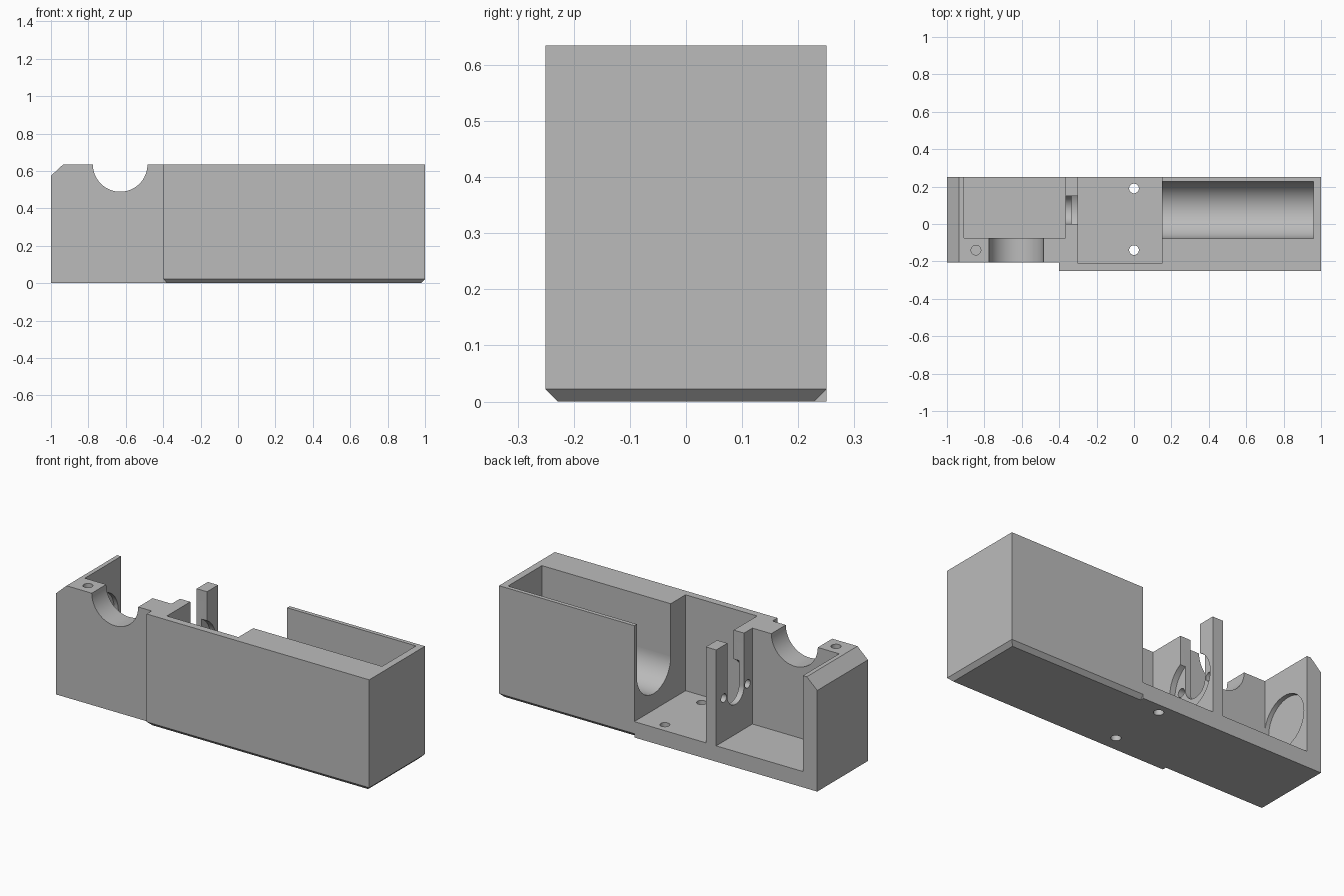
import bpy, bmesh, math
from mathutils import Matrix, Vector

cube = bpy.data.objects.get("Cube")
if cube:
    bpy.data.objects.remove(cube, do_unlink=True)

# Key dimensions
FLOOR, TOP = 0.09, 0.635
AXIS_Y, AXIS_Z = 0.075, 0.335      # shared axis of motor, shaft and cell
OVER = 0.8                         # cutters overshoot the open sides to here


def make_object(name, bm):
    bmesh.ops.recalc_face_normals(bm, faces=bm.faces)
    mesh = bpy.data.meshes.new(name)
    bm.to_mesh(mesh)
    bm.free()
    obj = bpy.data.objects.new(name, mesh)
    bpy.context.collection.objects.link(obj)
    return obj


def box(name, x, y, z, chamfer=0.0):
    """Box from three ranges, with optional chamfer around its bottom."""
    bm = bmesh.new()
    bmesh.ops.create_cube(bm, size=1)
    for v in bm.verts:
        v.co = Vector([r[0] if c < 0 else r[1] for r, c in zip((x, y, z), v.co)])
    if chamfer:
        edges = [e for e in bm.edges if all(v.co.z < z[0] + 0.001 for v in e.verts)]
        bmesh.ops.bevel(bm, geom=edges, offset=chamfer, segments=1, affect='EDGES')
    return make_object(name, bm)


def cylinder(name, axis, start, end, radius, sides=64):
    """Cylinder along X, Y or Z from a start point to a coordinate on that axis."""
    i = "XYZ".index(axis)
    length = end - start[i]
    centre = Vector(start)
    centre[i] += length / 2
    turn = {"X": Matrix.Rotation(math.pi / 2, 4, 'Y'),
            "Y": Matrix.Rotation(math.pi / 2, 4, 'X'),
            "Z": Matrix.Identity(4)}[axis]
    bm = bmesh.new()
    bmesh.ops.create_cone(bm, cap_ends=True, segments=sides, radius1=radius,
                          radius2=radius, depth=abs(length),
                          matrix=Matrix.Translation(centre) @ turn)
    return make_object(name, bm)


def combine(target, other, operation='DIFFERENCE'):
    mod = target.modifiers.new(other.name, 'BOOLEAN')
    mod.operation, mod.solver, mod.object = operation, 'EXACT', other
    bpy.context.view_layer.objects.active = target
    bpy.ops.object.modifier_apply(modifier=mod.name)
    bpy.data.objects.remove(other, do_unlink=True)


# Body: chamfered cell case joined to the narrower motor case
housing = box("housing", (-0.4, 1), (-0.25, 0.25), (0, TOP), chamfer=0.022)
combine(housing, box("motor_case", (-1, 0.15), (-0.205, 0.25), (0, TOP)), 'UNION')

# Open pockets for the motor and the middle compartment
combine(housing, box("motor_pocket", (-0.91, -0.365), (-0.075, OVER), (FLOOR, OVER)))
combine(housing, box("middle_pocket", (-0.3, 0.15), (-0.21, OVER), (FLOOR, OVER)))


# Round-bottomed channels along the shared axis
def channel(name, x0, x1, radius):
    combine(housing, cylinder(name + "_round", "X", (x0, AXIS_Y, AXIS_Z), x1, radius))
    combine(housing, box(name + "_open", (x0, x1),
                         (AXIS_Y - radius, AXIS_Y + radius), (AXIS_Z, OVER)))


channel("cell", 0.1, 0.96, 0.152)
channel("shaft", -0.42, -0.25, 0.075)

# Round seats in the bulkhead and in the end wall
combine(housing, cylinder("bulkhead_seat", "X", (-0.333, AXIS_Y, AXIS_Z), -0.2, 0.155))
combine(housing, cylinder("end_seat", "X", (-0.935, AXIS_Y, AXIS_Z), -0.8, 0.15))

# Motor screw holes through the bulkhead
for side in (-1, 1):
    combine(housing, cylinder("motor_screw", "X",
                              (-0.42, AXIS_Y + side * 0.107, AXIS_Z), -0.25, 0.024, 32))

# Floor holes and the blind lid screw hole
for y in (-0.14, 0.19):
    combine(housing, cylinder("floor_hole", "Z", (0, y, -0.1), 0.2, 0.026, 32))
combine(housing, cylinder("lid_screw", "Z", (-0.845, -0.14, 0.4), OVER, 0.026, 32))

# Half-round opening in the front wall
combine(housing, cylinder("front_notch", "Y", (-0.63, -0.4, TOP), 0.1, 0.146))

# Sloped corner along the top of the end wall
bm = bmesh.new()
corner = [bm.verts.new((x, -0.5, z)) for x, z in
          ((-1.1, 0.482), (-0.835, 0.727), (-1.1, 0.727))]
prism = bmesh.ops.extrude_face_region(bm, geom=[bm.faces.new(corner)])
bmesh.ops.translate(bm, vec=(0, 1, 0),
                    verts=[g for g in prism["geom"] if isinstance(g, bmesh.types.BMVert)])
combine(housing, make_object("corner_cut", bm))

# Material and shading
grey = bpy.data.materials.new("light grey plastic")
grey.use_nodes = True
colour = (0.5, 0.5, 0.5, 1)
grey.diffuse_color = colour
grey.node_tree.nodes["Principled BSDF"].inputs["Base Color"].default_value = colour
housing.data.materials.clear()
housing.data.materials.append(grey)
for poly in housing.data.polygons:
    poly.material_index = 0
bpy.ops.object.select_all(action='DESELECT')
housing.select_set(True)
bpy.context.view_layer.objects.active = housing
bpy.ops.object.shade_smooth_by_angle(angle=math.radians(30))
